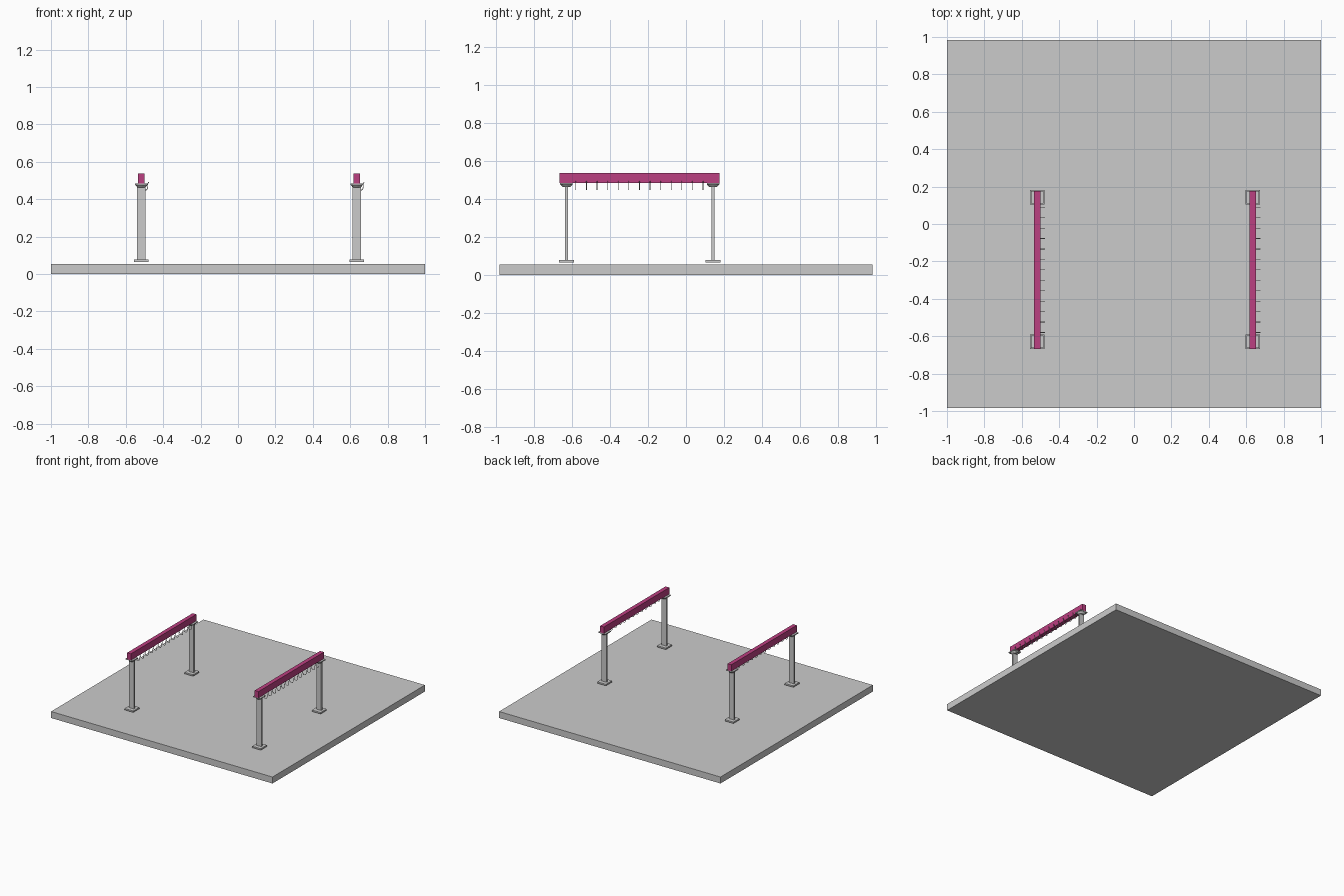
import bpy, math

if "Cube" in bpy.data.objects:
    bpy.data.objects.remove(bpy.data.objects["Cube"])

pink = bpy.data.materials.new("rail_pink")
pink.diffuse_color = (0.50, 0.05, 0.22, 1)
pink.use_nodes = True
pink.node_tree.nodes["Principled BSDF"].inputs["Base Color"].default_value = pink.diffuse_color


def box(name, x, y, z, mat=None):
    # axis-aligned box from (min, max) ranges
    bpy.ops.mesh.primitive_cube_add(size=1, location=[sum(r) / 2 for r in (x, y, z)])
    o = bpy.context.object
    o.name = name
    o.scale = [r[1] - r[0] for r in (x, y, z)]
    bpy.ops.object.transform_apply(location=False, rotation=False, scale=True)
    if mat:
        o.data.materials.append(mat)
    return o


def cone(name, x, y, z, r1, r2):
    bpy.ops.mesh.primitive_cone_add(vertices=24, radius1=r1, radius2=r2,
                                    depth=z[1] - z[0], location=(x, y, sum(z) / 2))
    bpy.context.object.name = name
    bpy.ops.object.shade_smooth_by_angle()


def hooks(name, x, ys):
    # row of J-shaped wire hooks hanging under the rail
    path = [(0.006, 0.487), (0.006, 0.462)]
    for i in range(7):
        a = math.pi + math.pi * i / 6
        path.append((0.02 + 0.014 * math.cos(a), 0.462 + 0.014 * math.sin(a)))
    path += [(0.034, 0.482), (0.040, 0.492)]
    cu = bpy.data.curves.new(name, 'CURVE')
    cu.dimensions = '3D'
    cu.bevel_depth = 0.002
    cu.bevel_resolution = 1
    cu.use_fill_caps = True
    for y in ys:
        s = cu.splines.new('POLY')
        s.points.add(len(path) - 1)
        for p, (px, pz) in zip(s.points, path):
            p.co = (x + px, y, pz, 1)
    o = bpy.data.objects.new(name, cu)
    bpy.context.collection.objects.link(o)


# floor slab
box("floor_slab", (-1, 1), (-0.983, 0.983), (0, 0.053))

for side, x in (("left", -0.517), ("right", 0.635)):
    # pink rail
    box(side + "_rail", (x - 0.017, x + 0.017), (-0.667, 0.177), (0.484, 0.537), pink)
    hooks(side + "_hooks", x, [-0.58 + 0.0558 * i for i in range(13)])
    for end, y in (("front", -0.63), ("back", 0.143)):
        n = side + "_" + end
        # foot plate, flat post and flared cap
        box(n + "_foot", (x - 0.039, x + 0.039), (y - 0.039, y + 0.039), (0.065, 0.077))
        box(n + "_post", (x - 0.022, x + 0.022), (y - 0.0075, y + 0.0075), (0.07, 0.472))
        cone(n + "_cap", x, y, (0.462, 0.476), 0.020, 0.033)
        box(n + "_cap_plate", (x - 0.033, x + 0.033), (y - 0.033, y + 0.033), (0.476, 0.484))
